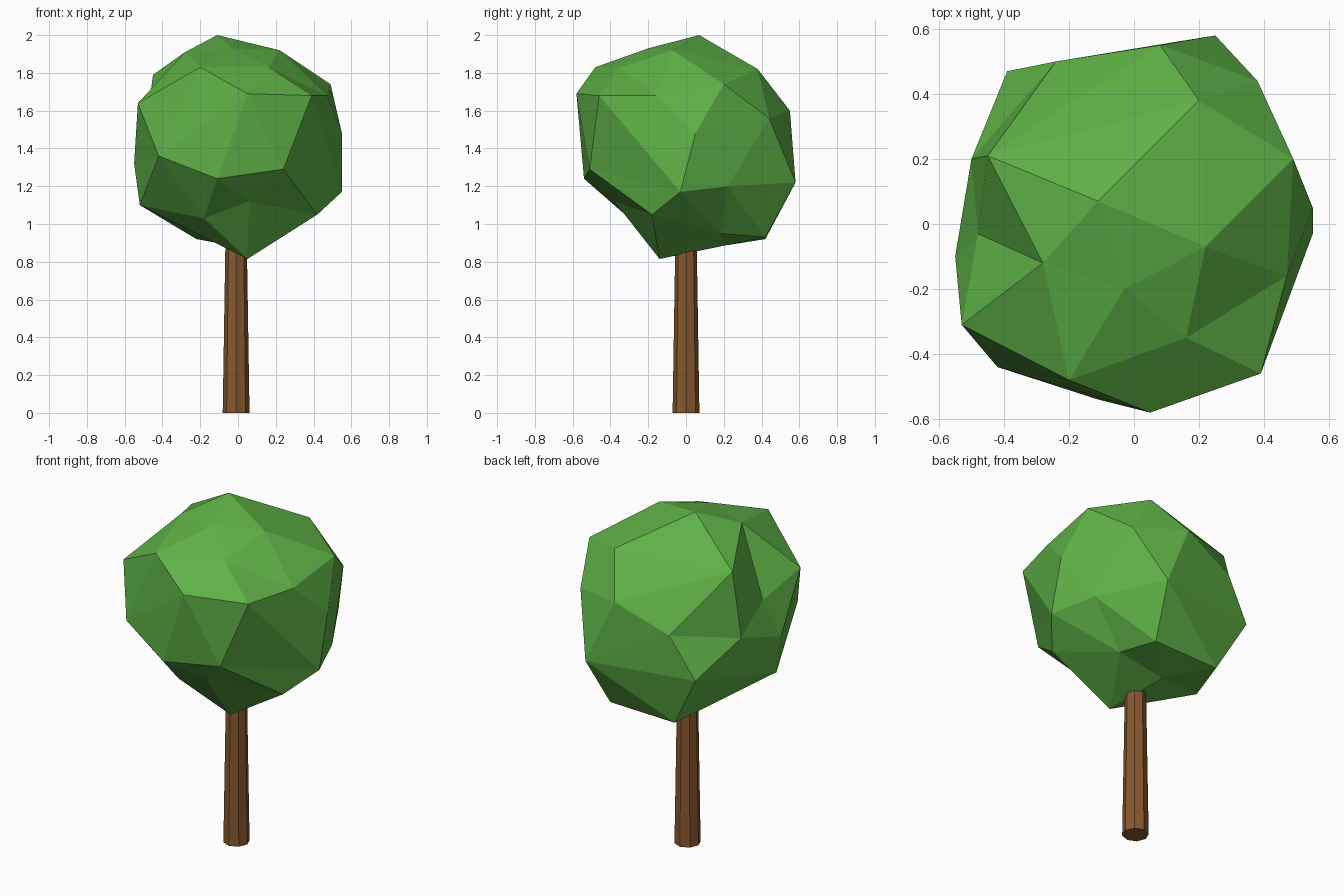
import bpy, bmesh, math
from mathutils import Vector

if "Cube" in bpy.data.objects:
    bpy.data.objects.remove(bpy.data.objects["Cube"])


def finish(name, bm, color):
    bmesh.ops.recalc_face_normals(bm, faces=bm.faces)
    me = bpy.data.meshes.new(name)
    bm.to_mesh(me)
    bm.free()
    mat = bpy.data.materials.new(name + "_material")
    mat.diffuse_color = (*color, 1)
    mat.use_nodes = True
    mat.node_tree.nodes["Principled BSDF"].inputs["Base Color"].default_value = mat.diffuse_color
    me.materials.append(mat)
    ob = bpy.data.objects.new(name, me)
    bpy.context.collection.objects.link(ob)
    return ob


# Trunk: tapered eight-sided post running up into the crown
bm = bmesh.new()
bmesh.ops.create_cone(bm, cap_ends=True, segments=8, radius1=0.071, radius2=0.056, depth=0.95)
bmesh.ops.translate(bm, verts=bm.verts, vec=(-0.01, 0, 0.475))
finish("trunk", bm, (0.25, 0.10, 0.028))

# Crown: irregular faceted ball, corner points from top to bottom
corners = [
    (-.11, .07, 2.0), (.22, -.07, 1.92), (-.28, -.12, 1.91), (-.03, -.20, 1.93),
    (-.20, -.48, 1.83), (.16, -.35, 1.83), (.20, .38, 1.82), (-.45, .21, 1.79),
    (.49, .20, 1.74), (.05, -.58, 1.69), (.39, -.46, 1.68), (.47, -.16, 1.68),
    (-.53, -.31, 1.64), (.08, .55, 1.60), (.38, .44, 1.56), (-.48, -.03, 1.54),
    (.55, .05, 1.48), (-.24, .50, 1.47), (-.50, .20, 1.41), (-.42, -.44, 1.36),
    (-.55, -.10, 1.32), (.24, -.51, 1.29), (-.11, -.54, 1.24), (-.39, .47, 1.23),
    (.25, .58, 1.22), (.46, .22, 1.20), (.55, -.03, 1.17), (.06, -.38, 1.12),
    (-.52, -.10, 1.10), (.42, -.18, 1.05), (-.18, -.30, 1.03), (.25, .18, .95),
    (.20, .42, .93), (-.22, .42, .92), (-.03, .20, .885), (.05, -.14, .815),
]
# Facets are found on a sphere, then each corner moves to its own distance
centre = Vector((0, 0, 1.4))
bm = bmesh.new()
reach = bm.verts.layers.float.new("reach")
for c in corners:
    offset = Vector(c) - centre
    v = bm.verts.new(offset.normalized())
    v[reach] = offset.length
bmesh.ops.convex_hull(bm, input=bm.verts)
for v in bm.verts:
    v.co = centre + v.co * v[reach]
finish("crown", bm, (0.11, 0.44, 0.06))
